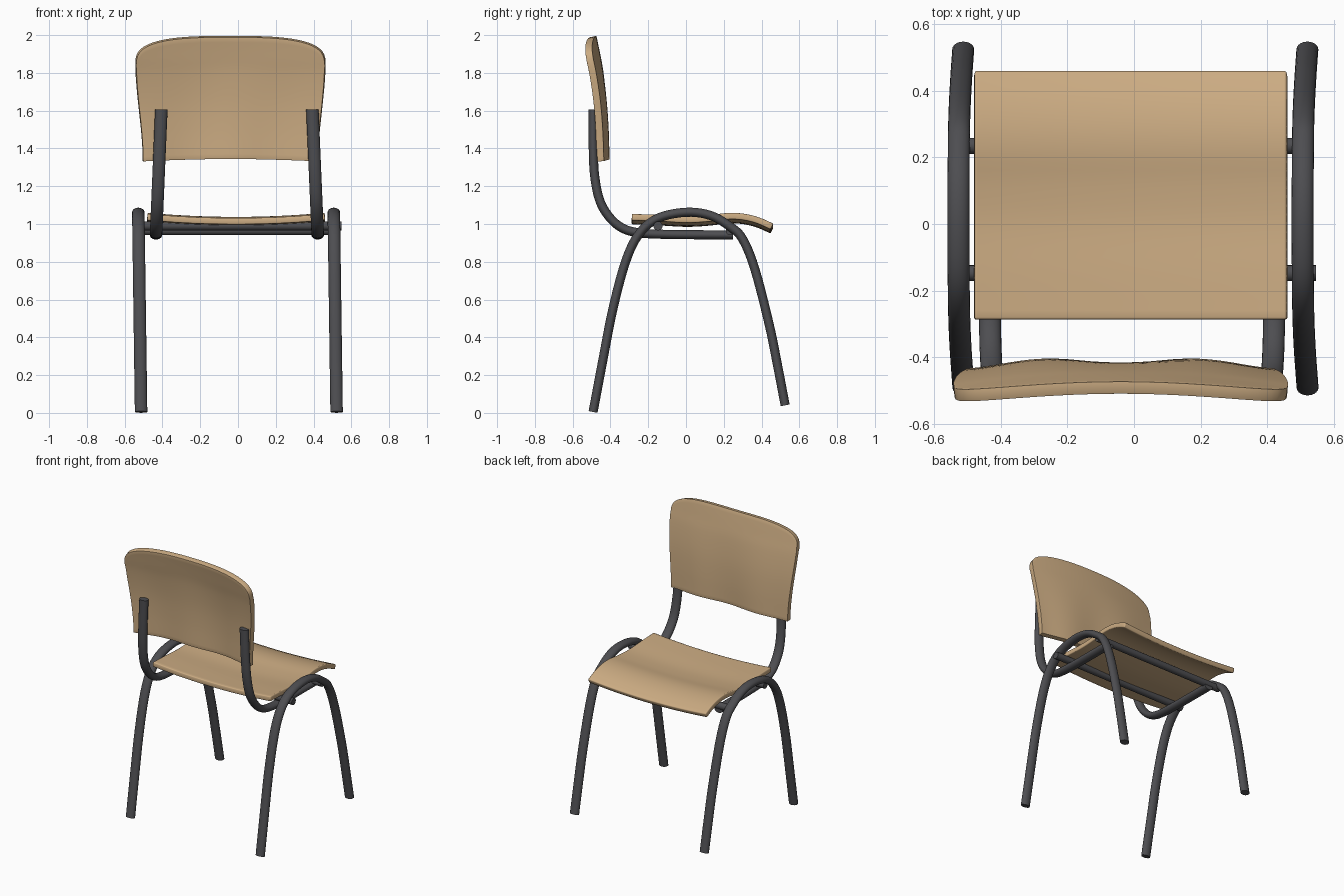
import bpy, bmesh, math
from mathutils import Vector

if "Cube" in bpy.data.objects:
    bpy.data.objects.remove(bpy.data.objects["Cube"])


def material(name, rgb):
    m = bpy.data.materials.new(name)
    m.diffuse_color = (*rgb, 1)
    m.use_nodes = True
    m.node_tree.nodes["Principled BSDF"].inputs["Base Color"].default_value = m.diffuse_color
    return m


WOOD = material("light_wood", (0.60, 0.41, 0.225))
METAL = material("dark_grey_metal", (0.075, 0.075, 0.082))


def finish(bm, name, mat, angle=40):
    bmesh.ops.recalc_face_normals(bm, faces=bm.faces)
    me = bpy.data.meshes.new(name)
    bm.to_mesh(me)
    bm.free()
    me.materials.append(mat)
    ob = bpy.data.objects.new(name, me)
    bpy.context.collection.objects.link(ob)
    bpy.ops.object.select_all(action='DESELECT')
    ob.select_set(True)
    bpy.context.view_layer.objects.active = ob
    bpy.ops.object.shade_smooth_by_angle(angle=math.radians(angle))
    return ob


def spline(pts, steps=5):
    """Smooth path through the points."""
    p = [Vector(q) for q in pts]
    p = [2 * p[0] - p[1]] + p + [2 * p[-1] - p[-2]]
    out = []
    for a, b, c, d in zip(p, p[1:], p[2:], p[3:]):
        for i in range(steps):
            t = i / steps
            out.append(0.5 * (2 * b + (c - a) * t + (2 * a - 5 * b + 4 * c - d) * t * t
                              + (3 * b - a - 3 * c + d) * t ** 3))
    return out + [p[-2]]


def interp(table, t):
    """Smoothed lookup in a short (key, value) profile."""
    pts = spline(table, 8)
    for a, b in zip(pts, pts[1:]):
        if t <= b.x:
            return a.y + (b.y - a.y) * (t - a.x) / (b.x - a.x)
    return pts[-1].y


def tube(name, profile, x_at, rx=0.033, r=0.024, sides=20):
    """Oval tube swept along a side profile of (y, z) points."""
    path = [Vector((x_at(q.y), q.x, q.y)) for q in spline(profile)]
    bm = bmesh.new()
    rings = []
    for i, p in enumerate(path):
        t = path[min(i + 1, len(path) - 1)] - path[max(i - 1, 0)]
        n = Vector((0, -t.z, t.y)).normalized()
        angles = [2 * math.pi * k / sides for k in range(sides)]
        rings.append([bm.verts.new(p + Vector((rx * math.cos(a), 0, 0)) + n * r * math.sin(a))
                      for a in angles])
    for a, b in zip(rings, rings[1:]):
        for k in range(sides):
            j = (k + 1) % sides
            bm.faces.new((a[k], a[j], b[j], b[k]))
    bm.faces.new(rings[0])
    bm.faces.new(rings[-1])
    return finish(bm, name, METAL)


def panel(name, func, nu, nv, thickness):
    """Bent plywood sheet from a surface function, thickened and edge-rounded."""
    bm = bmesh.new()
    g = [[bm.verts.new(func(math.sin(math.pi / 2 * (2 * i / nu - 1)), j / nv))
          for i in range(nu + 1)] for j in range(nv + 1)]
    for j in range(nv):
        for i in range(nu):
            bm.faces.new((g[j][i], g[j][i + 1], g[j + 1][i + 1], g[j + 1][i]))
    ob = finish(bm, name, WOOD)
    s = ob.modifiers.new("thickness", 'SOLIDIFY')
    s.thickness, s.offset = thickness, 0
    b = ob.modifiers.new("round_edges", 'BEVEL')
    b.width, b.segments, b.limit_method = 0.007, 2, 'ANGLE'
    b.angle_limit = math.radians(50)
    return ob


# arched side legs
LEG = [(-0.492, 0.005), (-0.44, 0.28), (-0.387, 0.55), (-0.32, 0.80), (-0.25, 0.945),
       (-0.15, 1.03), (0, 1.062), (0.13, 1.045), (0.235, 0.985), (0.30, 0.92),
       (0.365, 0.76), (0.44, 0.47), (0.485, 0.25), (0.525, 0.04)]
for side, x0 in (("left", -0.513), ("right", 0.522)):
    tube(side + "_leg_arch", LEG, lambda z: x0 - 0.014 * z)

# bent tubes from under the seat up to the backrest
SUPPORT = [(-0.492, 1.605), (-0.491, 1.40), (-0.483, 1.25), (-0.455, 1.12), (-0.40, 1.03),
           (-0.33, 0.975), (-0.24, 0.952), (-0.10, 0.945), (0.08, 0.943), (0.25, 0.942)]
for side, s, x0 in (("left", -1, -0.434), ("right", 1, 0.422)):
    tube(side + "_back_support", SUPPORT, lambda z: x0 - s * 0.028 * (z - 0.94) / 0.66)

# crossbars under the seat
for name, y, z, x1, x2 in (("rear_crossbar", -0.148, 0.99, -0.53, 0.548),
                           ("front_crossbar", 0.235, 0.965, -0.53, 0.51)):
    bm = bmesh.new()
    bmesh.ops.create_cone(bm, cap_ends=True, segments=20, radius1=0.024, radius2=0.024,
                          depth=x2 - x1)
    bar = finish(bm, name, METAL)
    bar.rotation_euler = (0, math.pi / 2, 0)
    bar.location = ((x1 + x2) / 2, y, z)

# seat sheet
SEAT = [(-0.287, 1.035), (-0.15, 1.03), (0, 1.022), (0.12, 1.028), (0.22, 1.040),
        (0.30, 1.037), (0.38, 1.018), (0.455, 0.985)]


def seat_surface(u, v):
    y = -0.287 + 0.742 * v
    return (-0.01 + 0.47 * u, y, interp(SEAT, y) - 0.02 + 0.022 * u * u)


panel("seat", seat_surface, 20, 28, 0.034)

# backrest sheet with rounded top corners
BACK = [(1.33, -0.437), (1.50, -0.435), (1.65, -0.440), (1.80, -0.455), (1.90, -0.473),
        (2.0, -0.494)]


def back_surface(u, v):
    bottom = 1.332 + 0.012 * (1 - u * u)
    top = 1.84 + 0.152 * max(0, 1 - abs(u) ** 3) ** (1 / 3)
    z = bottom + (top - bottom) * v
    h = min(1, max(0, (z - 1.33) / 0.53))
    half = 0.463 + 0.038 * h * h * (3 - 2 * h)
    wave = 0.018 * (1 - h) * math.sin(math.pi * abs(u)) ** 2
    y = interp(BACK, z) - (0.016 + 0.026 * h) * u * u + wave
    return (-0.04 + half * u, y, z)


panel("backrest", back_surface, 36, 24, 0.037)
